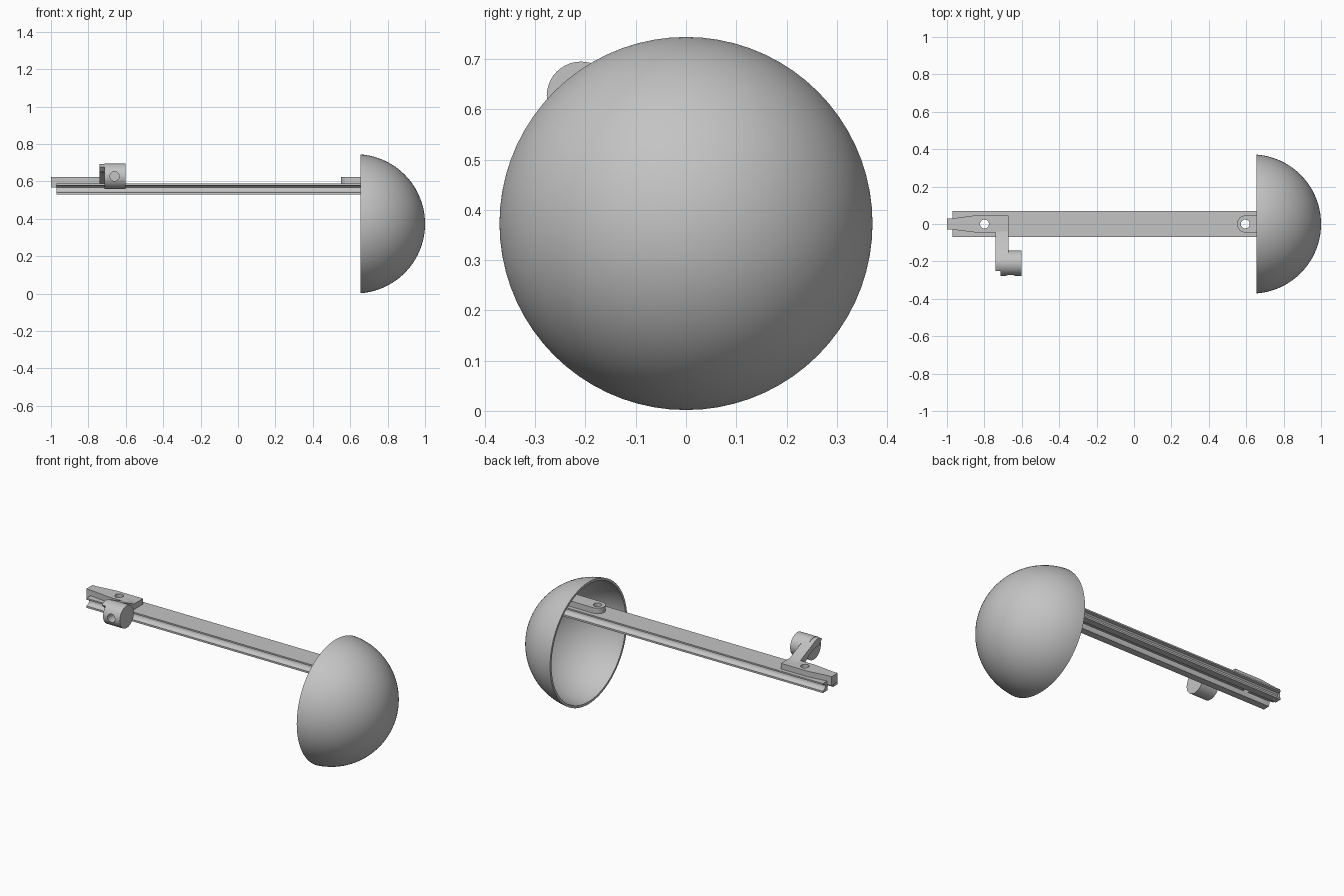
import bpy, bmesh, math
from mathutils import Vector

if "Cube" in bpy.data.objects:
    bpy.data.objects.remove(bpy.data.objects["Cube"])

grey = bpy.data.materials.new("grey")
grey.diffuse_color = (0.55, 0.55, 0.55, 1)
grey.use_nodes = True
grey.node_tree.nodes["Principled BSDF"].inputs["Base Color"].default_value = grey.diffuse_color


def finish(bm, name):
    bmesh.ops.recalc_face_normals(bm, faces=bm.faces)
    me = bpy.data.meshes.new(name)
    bm.to_mesh(me)
    bm.free()
    me.materials.append(grey)
    ob = bpy.data.objects.new(name, me)
    bpy.context.collection.objects.link(ob)
    return ob


def prism(name, pts, lo, hi, axis):
    """Extrude a 2D profile along an axis (x: y,z profile; y: x,z; z: x,y)."""
    place = {'x': lambda p, t: (t, p[0], p[1]),
             'y': lambda p, t: (p[0], t, p[1]),
             'z': lambda p, t: (p[0], p[1], t)}[axis]
    bm = bmesh.new()
    face = bm.faces.new([bm.verts.new(place(p, lo)) for p in pts])
    new = bmesh.ops.extrude_face_region(bm, geom=[face])['geom']
    shift = Vector(place((0, 0), hi - lo))
    bmesh.ops.translate(bm, vec=shift, verts=[v for v in new if isinstance(v, bmesh.types.BMVert)])
    return finish(bm, name)


def arc(cx, cy, r, a0, a1, n):
    return [(cx + r * math.cos(math.radians(a0 + (a1 - a0) * i / n)),
             cy + r * math.sin(math.radians(a0 + (a1 - a0) * i / n))) for i in range(n + 1)]


def circle(cx, cy, r, n=32):
    return arc(cx, cy, r, 0, 360, n)[:-1]


def activate(ob):
    bpy.ops.object.select_all(action='DESELECT')
    ob.select_set(True)
    bpy.context.view_layer.objects.active = ob


def cut(ob, pts, lo, hi, axis):
    cutter = prism("cutter", pts, lo, hi, axis)
    mod = ob.modifiers.new("hole", 'BOOLEAN')
    mod.operation, mod.solver, mod.object = 'DIFFERENCE', 'EXACT', cutter
    activate(ob)
    bpy.ops.object.modifier_apply(modifier=mod.name)
    bpy.data.objects.remove(cutter)


# Hollow bowl, turned around a horizontal axis
BX, BZ, R, WALL = 0.628, 0.373, 0.372, 0.014
tilt = math.degrees(math.asin(0.027 / R))
tilt_in = math.degrees(math.asin(0.027 / (R - WALL)))
profile = arc(BX, 0, R, 0, 90 - tilt, 28) + arc(BX, 0, R - WALL, 90 - tilt_in, 0, 28)
bm = bmesh.new()
vs = [bm.verts.new((x, 0, BZ + max(r, 0))) for x, r in profile]
es = [bm.edges.new(pair) for pair in zip(vs, vs[1:])]
bmesh.ops.spin(bm, geom=vs + es, cent=(0, 0, BZ), axis=(1, 0, 0), angle=math.tau, steps=72)
bmesh.ops.remove_doubles(bm, verts=bm.verts, dist=1e-5)
bowl = finish(bm, "bowl")

# Grooved rail with a channel underneath
half = [(0.07, 0.588), (0.07, 0.579), (0.053, 0.576), (0.046, 0.568), (0.046, 0.558),
        (0.053, 0.548), (0.07, 0.541), (0.07, 0.53), (0.028, 0.53), (0.022, 0.558)]
rail = prism("rail", half + [(-y, z) for y, z in reversed(half)], -0.97, 0.87, 'x')

# Rounded mounting tab running into the bowl
tab = prism("mounting_tab", [(0.9, -0.045)] + arc(0.595, 0, 0.045, 270, 90, 16) + [(0.9, 0.045)],
            0.588, 0.622, 'z')

# Tapered clamp plate and its end lip
clamp = prism("clamp_plate", [(-1, -0.03), (-0.97, -0.03), (-0.84, -0.046), (-0.74, -0.046),
                              (-0.671, -0.046), (-0.671, 0.046), (-0.85, 0.046),
                              (-0.97, 0.03), (-1, 0.03)], 0.588, 0.622, 'z')
lip = prism("clamp_lip", [(-1, 0.567), (-0.97, 0.567), (-0.97, 0.588), (-1, 0.588)], -0.03, 0.03, 'y')

# Side arm rising to the barrel
arm = prism("side_arm", [(0.01, 0.588), (0.01, 0.622), (-0.04, 0.622), (-0.16, 0.676)]
            + arc(-0.209, 0.627, 0.066, 75, 130, 6)
            + [(-0.225, 0.65), (-0.18, 0.645), (-0.13, 0.625), (-0.08, 0.588)],
            -0.74, -0.671, 'x')

# Barrel with a blind cross hole
barrel = prism("barrel", circle(-0.209, 0.627, 0.068, 40), -0.714, -0.602, 'x')
cut(barrel, circle(-0.66, 0.627, 0.025, 24), -0.4, -0.215, 'y')

# Bolt holes
for ob, x in ((rail, -0.8), (clamp, -0.8), (rail, 0.595), (tab, 0.595)):
    cut(ob, circle(x, 0, 0.024, 24), 0.4, 0.8, 'z')

for ob in (bowl, rail, tab, clamp, lip, arm, barrel):
    activate(ob)
    bpy.ops.object.shade_smooth_by_angle(angle=math.radians(35))
